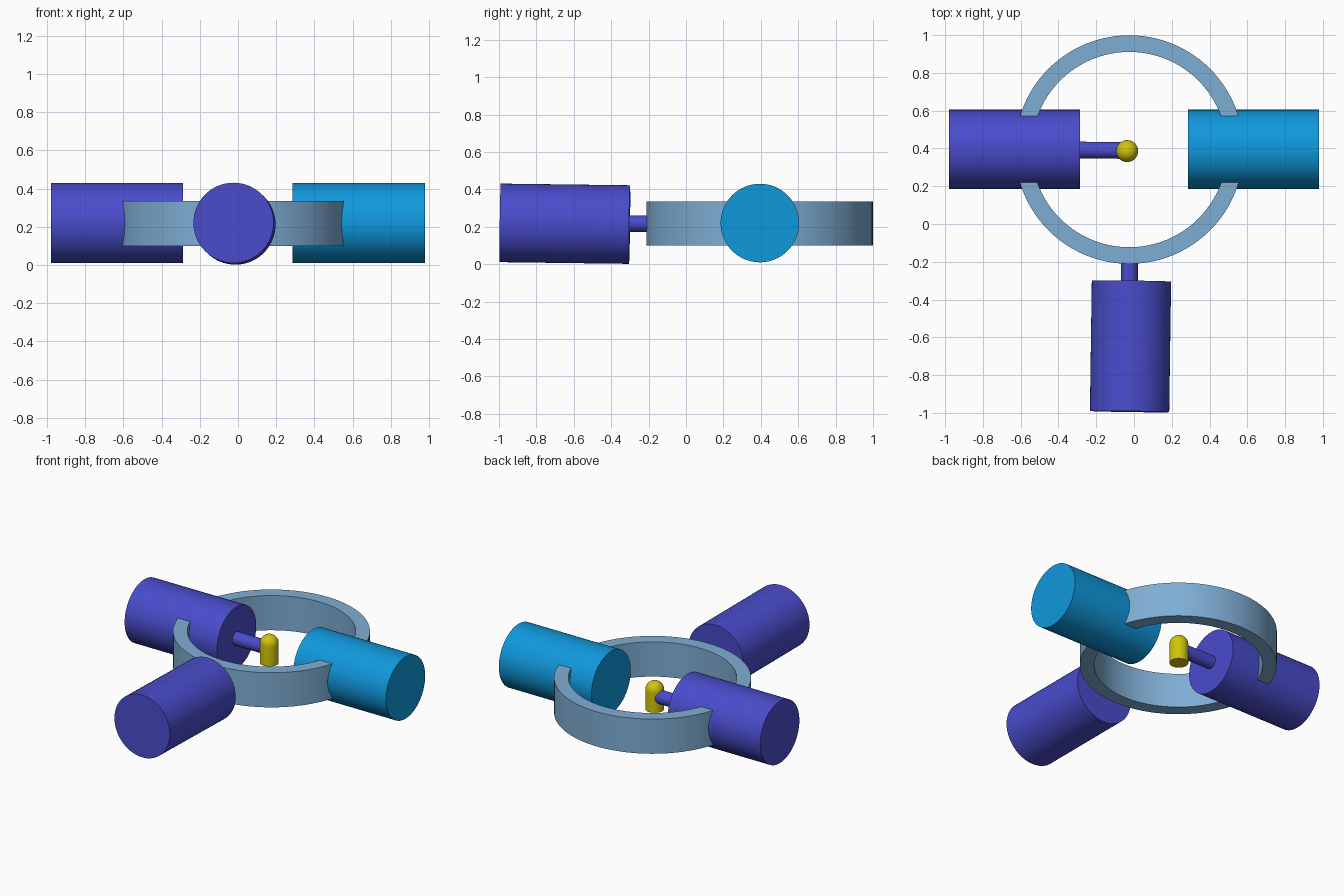
import bpy, bmesh, math
from mathutils import Vector

if "Cube" in bpy.data.objects:
    bpy.data.objects.remove(bpy.data.objects["Cube"])


def srgb(r, g, b):
    lin = [((c / 255 + 0.055) / 1.055) ** 2.4 if c > 10 else c / 255 / 12.92 for c in (r, g, b)]
    return (*lin, 1.0)


def material(name, rgb):
    m = bpy.data.materials.new(name)
    m.diffuse_color = srgb(*rgb)
    m.use_nodes = True
    m.node_tree.nodes["Principled BSDF"].inputs["Base Color"].default_value = m.diffuse_color
    return m


VIOLET = material("violet", (73, 76, 203))
BLUE = material("bright blue", (16, 152, 220))
STEEL = material("steel blue", (127, 174, 212))
YELLOW = material("yellow", (210, 196, 12))


def lathe(name, profile, mat, start, axis, steps=64, closed=False):
    """Turn (radius, height) points around an axis that begins at start."""
    bm = bmesh.new()
    verts = [bm.verts.new((r, 0, h)) for r, h in profile]
    pairs = list(zip(verts, verts[1:]))
    if closed:
        pairs.append((verts[-1], verts[0]))
    edges = [bm.edges.new(p) for p in pairs]
    bmesh.ops.spin(bm, geom=verts + edges, cent=(0, 0, 0), axis=(0, 0, 1),
                   angle=2 * math.pi, steps=steps)
    bmesh.ops.remove_doubles(bm, verts=bm.verts, dist=1e-5)
    bmesh.ops.recalc_face_normals(bm, faces=bm.faces)
    me = bpy.data.meshes.new(name)
    bm.to_mesh(me)
    bm.free()
    me.materials.append(mat)
    ob = bpy.data.objects.new(name, me)
    bpy.context.collection.objects.link(ob)
    ob.location = start
    ob.rotation_euler = Vector(axis).to_track_quat('Z', 'Y').to_euler()
    bpy.ops.object.select_all(action='DESELECT')
    ob.select_set(True)
    bpy.context.view_layer.objects.active = ob
    bpy.ops.object.shade_smooth_by_angle(angle=math.radians(30))
    return ob


def rod(name, a, b, r, mat):
    """Solid cylinder between two points."""
    d = Vector(b) - Vector(a)
    return lathe(name, [(0, 0), (r, 0), (r, d.length), (0, d.length)], mat, a, d)


# Flat ring that carries the drums
lathe("ring", [(0.517, 0.10), (0.605, 0.10), (0.605, 0.335), (0.517, 0.335)],
      STEEL, (-0.025, 0.394, 0), (0, 0, 1), steps=96, closed=True)

# Drums on the left, right and front (the front one leans slightly)
rod("left_drum", (-0.98, 0.395, 0.22), (-0.287, 0.395, 0.22), 0.21, VIOLET)
rod("right_drum", (0.285, 0.395, 0.22), (0.98, 0.395, 0.22), 0.21, BLUE)
rod("front_drum", (-0.0235, -0.993, 0.221), (-0.0135, -0.302, 0.212), 0.21, VIOLET)

# Thin shafts leaving the violet drums
rod("left_shaft", (-0.30, 0.392, 0.217), (-0.05, 0.389, 0.217), 0.044, VIOLET)
rod("front_shaft", (-0.024, -0.32, 0.217), (-0.024, -0.16, 0.217), 0.044, VIOLET)

# Domed post in the middle
R, H = 0.058, 0.132
dome = [(R * math.cos(i * math.pi / 20), H + R * math.sin(i * math.pi / 20)) for i in range(10)]
lathe("centre_post", [(0, 0), (R, 0)] + dome + [(0, H + R)],
      YELLOW, (-0.036, 0.386, 0.122), (0, 0, 1), steps=40)
